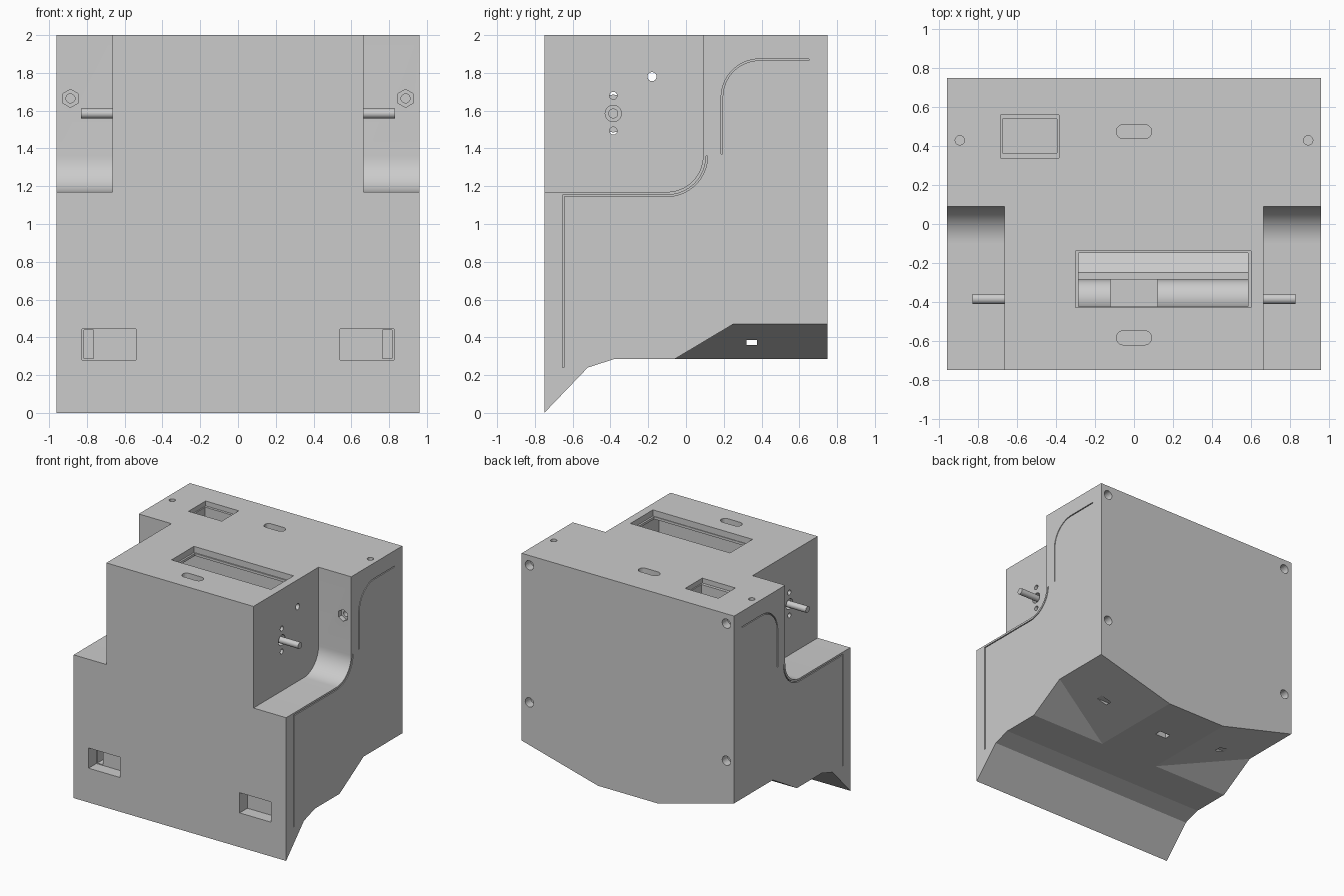
import bpy, bmesh, math
from mathutils import Vector

cube = bpy.data.objects.get("Cube")
if cube:
    bpy.data.objects.remove(cube, do_unlink=True)

grey = bpy.data.materials.new("plain_grey")
grey.use_nodes = True
grey.diffuse_color = (0.6, 0.6, 0.6, 1)
grey.node_tree.nodes["Principled BSDF"].inputs["Base Color"].default_value = (0.6, 0.6, 0.6, 1)


def finish(name, bm):
    bmesh.ops.recalc_face_normals(bm, faces=bm.faces)
    mesh = bpy.data.meshes.new(name)
    bm.to_mesh(mesh)
    bm.free()
    mesh.materials.append(grey)
    ob = bpy.data.objects.new(name, mesh)
    bpy.context.collection.objects.link(ob)
    return ob


def prism(name, pts, axis, lo, hi):
    """Extrude a 2D outline along an axis: x uses (y, z), y uses (x, z), z uses (x, y)."""
    def place(p, t):
        return {"x": (t, p[0], p[1]), "y": (p[0], t, p[1]), "z": (p[0], p[1], t)}[axis]
    bm = bmesh.new()
    face = bm.faces.new([bm.verts.new(place(p, lo)) for p in pts])
    ext = bmesh.ops.extrude_face_region(bm, geom=[face])
    move = Vector(place((0, 0), hi - lo))
    bmesh.ops.translate(bm, vec=move, verts=[v for v in ext["geom"] if isinstance(v, bmesh.types.BMVert)])
    return finish(name, bm)


def arc(cx, cy, r, a0, a1, n=16):
    angles = [math.radians(a0 + (a1 - a0) * i / n) for i in range(n + 1)]
    return [(cx + r * math.cos(a), cy + r * math.sin(a)) for a in angles]


def circle(cx, cy, r, n=24, turn=0):
    return arc(cx, cy, r, turn, turn + 360, n)[:-1]


def rect(x0, x1, y0, y1):
    return [(x0, y0), (x1, y0), (x1, y1), (x0, y1)]


def ribbon(path, width):
    """Outline of a thin band that follows a path."""
    pts = [Vector(p) for p in path]
    left, right = [], []
    for i, p in enumerate(pts):
        a = (p - pts[i - 1]).normalized() if i else (pts[1] - p).normalized()
        b = (pts[i + 1] - p).normalized() if i < len(pts) - 1 else a
        t = (a + b).normalized()
        off = Vector((-t.y, t.x)) * width / 2 / max(t.dot(a), 0.3)
        left.append(p + off)
        right.append(p - off)
    return left + right[::-1]


def cut(body, pts, axis, lo, hi):
    apply_cut(body, prism("cutter", pts, axis, min(lo, hi), max(lo, hi)))


def apply_cut(body, cutter):
    cutter.hide_render = True
    mod = body.modifiers.new("cut", "BOOLEAN")
    mod.operation, mod.solver, mod.object = "DIFFERENCE", "EXACT", cutter
    bpy.context.view_layer.objects.active = body
    bpy.ops.object.modifier_apply(modifier=mod.name)
    bpy.data.objects.remove(cutter, do_unlink=True)


def smooth(ob, angle):
    bpy.ops.object.select_all(action="DESELECT")
    ob.select_set(True)
    bpy.context.view_layer.objects.active = ob
    bpy.ops.object.shade_smooth_by_angle(angle=math.radians(angle))


# Housing block from its side profile
W, D, BASE = 0.96, 0.75, 0.285
SHAFT_Y, SHAFT_Z = -0.385, 1.585
housing = prism("housing", [(-D, 0), (-0.52, 0.24), (-0.38, BASE), (D, BASE), (D, 2), (-D, 2)], "x", -W, W)

for s in (-1, 1):
    # Faceted rear underside
    k = 1.1
    xi, xo = 0.27, 0.27 + 0.69 * k
    yi, ym, top = -0.06, -0.06 + 0.31 * k, BASE + 0.185 * k
    bm = bmesh.new()
    for x, y, z in ((xi, yi, BASE), (xi, 1, BASE), (xo, 1, top), (xo, ym, top), (xo, yi, BASE),
                    (xi, yi, 0.1), (xi, 1, 0.1), (xo, 1, 0.1), (xo, yi, 0.1)):
        bm.verts.new((s * x, y, z))
    bmesh.ops.convex_hull(bm, input=bm.verts)
    apply_cut(housing, finish("cutter", bm))

    # Side notch with a rounded inner corner
    cut(housing, [(-1, 1.17)] + arc(-0.1, 1.36, 0.19, -90, 0) + [(0.09, 2.2), (-1, 2.2)], "x", s * 0.665, s * 1.2)

    # Thin side grooves
    lower = [(-0.65, 0.24), (-0.65, 1.15)] + arc(-0.1, 1.36, 0.21, -90, 0)
    upper = [(0.19, 1.37)] + arc(0.39, 1.67, 0.2, 180, 90) + [(0.65, 1.87)]
    for path in (lower, upper):
        cut(housing, ribbon(path, 0.008), "x", s * 0.92, s * 1.1)

    # Shaft hole and its fixing holes
    cut(housing, circle(SHAFT_Y, SHAFT_Z, 0.043), "x", s * 0.6, s * 0.8)
    for dz in (-0.092, 0.095):
        cut(housing, circle(SHAFT_Y, SHAFT_Z + dz, 0.02), "x", s * 0.6, s * 0.8)

    # Nut pocket, top hole, rear screw holes
    cut(housing, circle(s * 0.887, 1.665, 0.048, 6, 30), "y", 0, 0.13)
    cut(housing, circle(s * 0.887, 1.665, 0.024), "y", 0, 0.25)
    cut(housing, circle(s * 0.895, 0.43, 0.024), "z", 1.85, 2.1)
    for z in (0.8, 1.92):
        cut(housing, circle(s * 0.89, z, 0.038), "y", 0.68, 0.9)

    # Front window with a deeper slot at its outer end
    cut(housing, rect(*sorted((s * 0.54, s * 0.825)), 0.28, 0.445), "y", -0.9, -0.65)
    cut(housing, rect(*sorted((s * 0.765, s * 0.815)), 0.287, 0.438), "y", -0.9, -0.57)

# Motor bay under the top opening, with a shallow rim
cut(housing, rect(-0.3, 0.6, -0.43, -0.14), "z", 1.95, 2.1)
cut(housing, rect(-0.285, 0.585, -0.425, -0.15), "z", 1.8, 2.05)
cut(housing, rect(-0.61, 0.61, -0.52, -0.12), "z", 1.4, 1.93)
cut(housing, circle(-0.18, 1.78, 0.024), "x", -0.8, 0.8)

# Stepped switch pocket and rounded strap slots on top
cut(housing, rect(-0.685, -0.385, 0.34, 0.56), "z", 1.96, 2.1)
cut(housing, rect(-0.675, -0.395, 0.365, 0.54), "z", 1.84, 2.05)
for y in (0.475, -0.585):
    cut(housing, arc(0.055, y, 0.036, -90, 90, 10) + arc(-0.055, y, 0.036, 90, 270, 10), "z", 1.87, 2.1)

# Underside slots
cut(housing, rect(0.32, 0.375, 0.36, 0.385), "x", -0.9, 0.9)
cut(housing, rect(-0.05, 0.05, 0.32, 0.375), "z", 0.2, 0.37)
smooth(housing, 12)

# Sloping shelf inside the bay
prism("bay_shelf", [(-0.12, 1.45), (-0.12, 1.62), (-0.25, 1.72), (-0.285, 1.72), (-0.285, 1.45)], "x", -0.6, 0.6)

# Motors and output shafts
for s, side in ((1, "left"), (-1, "right")):
    for part, r, a, b in (("motor", 0.1, 0.12, 0.605), ("shaft", 0.026, 0.58, 0.83)):
        lo, hi = sorted((s * a, s * b))
        smooth(prism(f"{side}_{part}", circle(SHAFT_Y, SHAFT_Z, r, 32), "x", lo, hi), 30)
